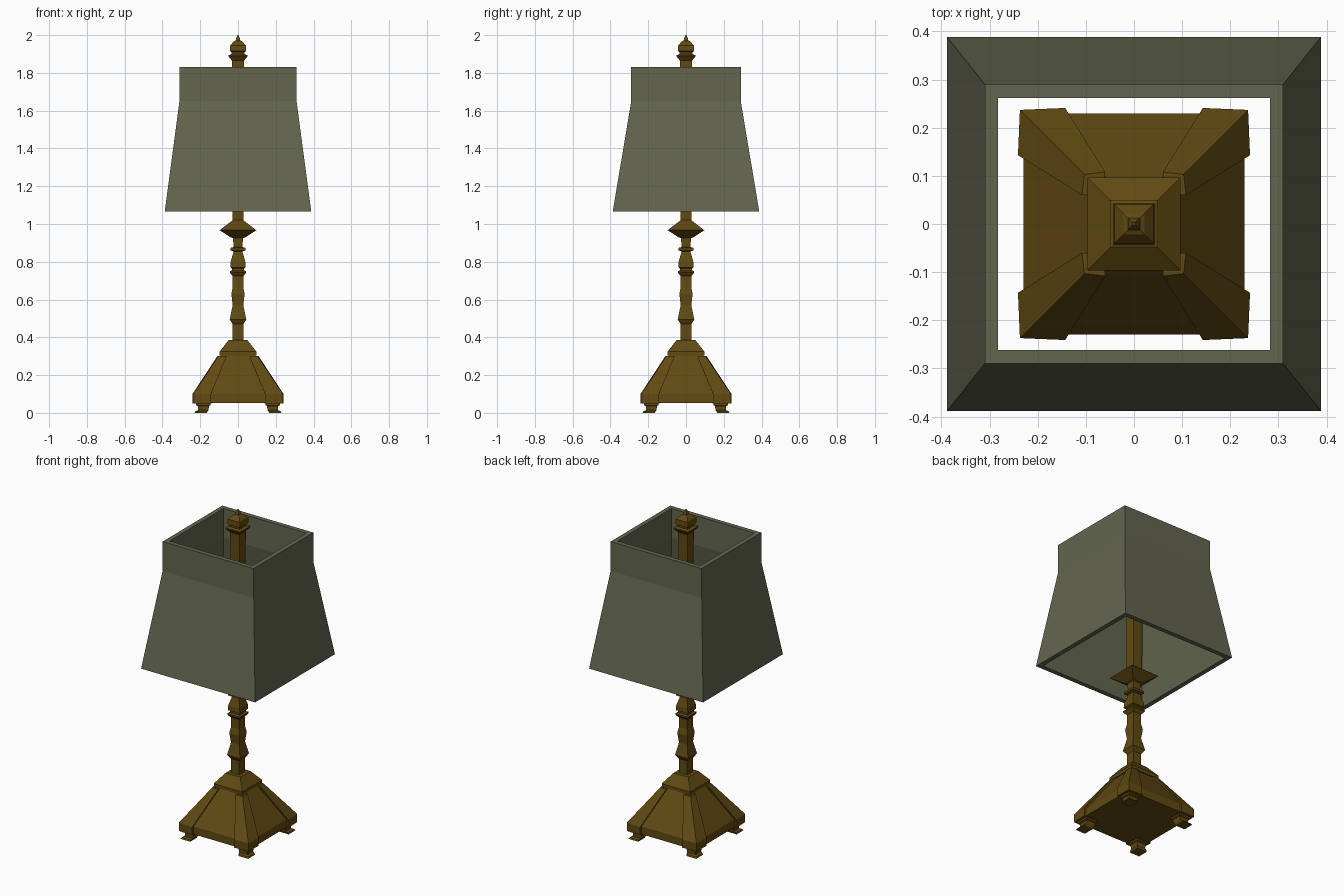
import bpy

if "Cube" in bpy.data.objects:
    bpy.data.objects.remove(bpy.data.objects["Cube"])

def material(name, rgb):
    m = bpy.data.materials.new(name)
    m.diffuse_color = (*rgb, 1)
    m.use_nodes = True
    m.node_tree.nodes["Principled BSDF"].inputs["Base Color"].default_value = m.diffuse_color
    return m

BRONZE = material("aged bronze", (0.119, 0.068, 0.006))
FABRIC = material("olive grey fabric", (0.126, 0.132, 0.078))

def loft(name, rings, mat, closed=False):
    """Skin a stack of equal-length rings; cap the ends or join last to first."""
    n = len(rings[0])
    verts = [p for r in rings for p in r]
    faces = []
    count = len(rings)
    for i in range(count if closed else count - 1):
        a, b = i * n, ((i + 1) % count) * n
        for k in range(n):
            j = (k + 1) % n
            faces.append((a + k, a + j, b + j, b + k))
    if not closed:
        faces += [tuple(reversed(range(n))), tuple(range((count - 1) * n, count * n))]
    me = bpy.data.meshes.new(name)
    me.from_pydata(verts, [], faces)
    me.materials.append(mat)
    ob = bpy.data.objects.new(name, me)
    bpy.context.collection.objects.link(ob)
    return ob

def rect(z, hx, hy=None, cx=0, cy=0):
    hy = hx if hy is None else hy
    return [(cx + sx * hx, cy + sy * hy, z)
            for sx, sy in ((-1, -1), (1, -1), (1, 1), (-1, 1))]

# Pyramid base with stepped cap
loft("base", [rect(z, h) for z, h in (
    (0.052, 0.23), (0.10, 0.23), (0.303, 0.092), (0.305, 0.097),
    (0.325, 0.097), (0.385, 0.05))], BRONZE)

# Square turned stem
loft("stem", [rect(z, h) for z, h in (
    (0.38, 0.028), (0.47, 0.028), (0.48, 0.035), (0.495, 0.044), (0.57, 0.028),
    (0.63, 0.035), (0.665, 0.028), (0.725, 0.028), (0.733, 0.036), (0.742, 0.043),
    (0.75, 0.043), (0.755, 0.032), (0.765, 0.032), (0.77, 0.041), (0.80, 0.039),
    (0.855, 0.023), (0.86, 0.04), (0.873, 0.04), (0.878, 0.024), (0.925, 0.026),
    (0.93, 0.04), (0.967, 0.097), (1.015, 0.035), (1.02, 0.029), (1.80, 0.031))],
    BRONZE)

# Stepped finial
loft("finial", [rect(z, h) for z, h in (
    (1.80, 0.031), (1.865, 0.032), (1.872, 0.038), (1.887, 0.05), (1.893, 0.05),
    (1.90, 0.035), (1.91, 0.035), (1.915, 0.043), (1.945, 0.041), (1.967, 0.022),
    (1.972, 0.012), (1.985, 0.009), (1.99, 0.006), (2.0, 0.003))], BRONZE)

# Corner ribs and flared feet, repeated at the four corners
for sx, sy, side in ((1, -1, "front_right"), (-1, -1, "front_left"),
                     (1, 1, "back_right"), (-1, 1, "back_left")):
    def corner(z, out, start, inner, tip):
        pts = [(start, out), (inner, inner), (out, start), (tip, tip)]
        ring = [(sx * x, sy * y, z) for x, y in pts]
        return ring if sx * sy > 0 else ring[::-1]
    loft("corner_rib_" + side, [
        corner(0.05, 0.241, 0.143, 0.14, 0.237),
        corner(0.10, 0.241, 0.143, 0.14, 0.237),
        corner(0.302, 0.108, 0.06, 0.06, 0.103)], BRONZE)
    loft("foot_" + side, [
        rect(z, h, h, sx * c, sy * c) for z, h, c in (
            (0.0, 0.033, 0.197), (0.008, 0.032, 0.194), (0.014, 0.028, 0.185),
            (0.036, 0.03, 0.183), (0.04, 0.038, 0.184), (0.055, 0.038, 0.184))], BRONZE)

# Hollow shade: outer wall up, inner wall down
T = 0.028
outer = [(1.065, 0.388, 0.388), (1.65, 0.31, 0.29), (1.83, 0.31, 0.29)]
loft("shade", [rect(*r) for r in outer] +
     [rect(z, x - T, y - T) for z, x, y in reversed(outer)], FABRIC, closed=True)
